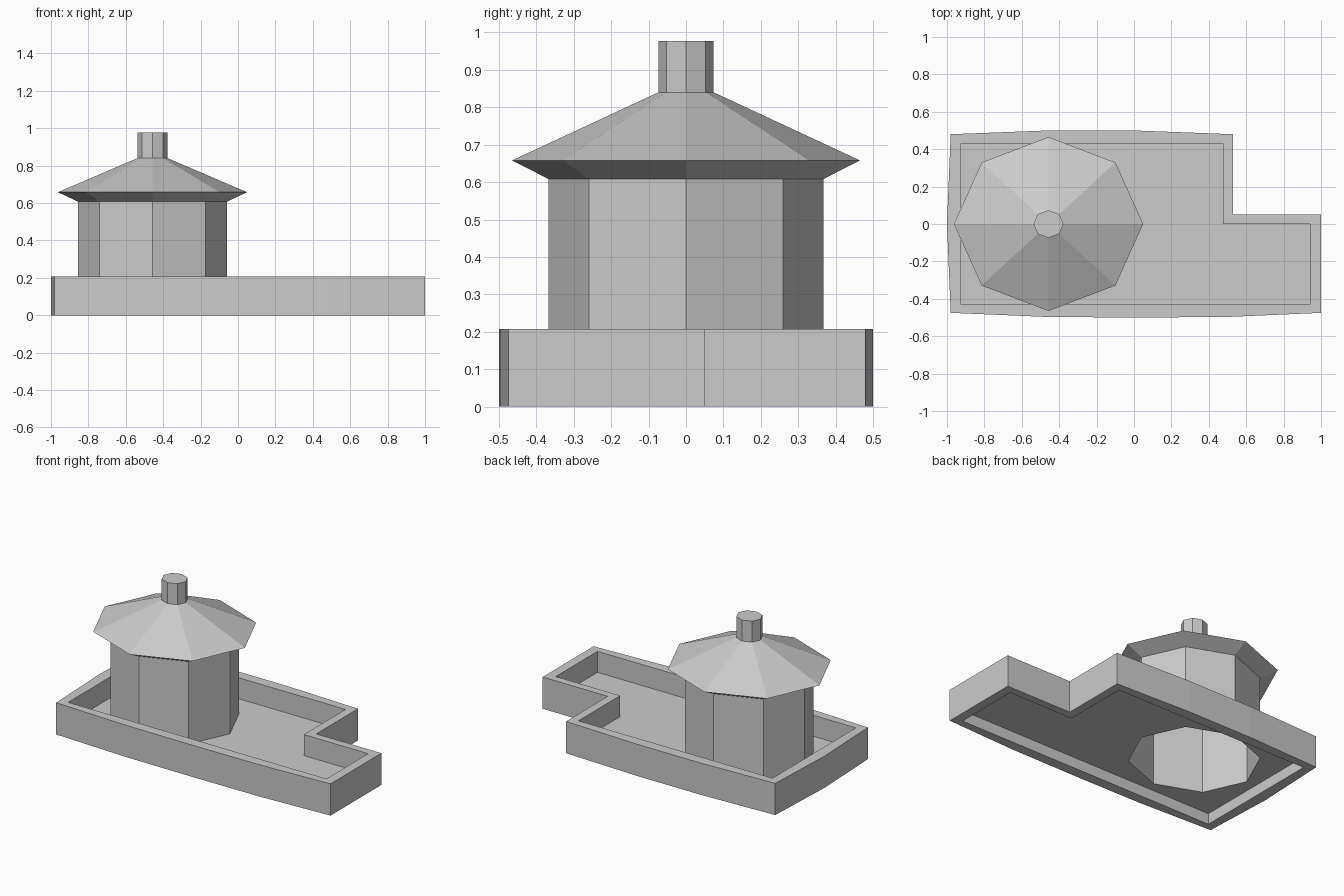
import bpy, bmesh
from math import cos, sin, pi

if "Cube" in bpy.data.objects:
    bpy.data.objects.remove(bpy.data.objects["Cube"])

CX = -0.457          # tower centre in x
FLOOR_Z, WALL_Z = 0.07, 0.207

OUTER = [(-0.98, -0.475), (-0.46, -0.497), (0, -0.5), (0.5, -0.497), (1, -0.475),
         (1, 0.05), (0.53, 0.05), (0.53, 0.48), (0, 0.5), (-0.46, 0.5),
         (-0.98, 0.48), (-1, 0.0)]
INNER = [(-0.925, -0.43), (0.94, -0.43), (0.94, 0), (0.475, 0), (0.475, 0.43), (-0.925, 0.43)]


def octagon(r):
    # slightly stretched along x
    return [(CX + 1.088 * r * cos(i * pi / 4), r * sin(i * pi / 4)) for i in range(8)]


def ring(bm, pts, z):
    return [bm.verts.new((x, y, z)) for x, y in pts]


def loop_edges(bm, vs):
    return [bm.edges.get((a, b)) or bm.edges.new((a, b)) for a, b in zip(vs, vs[1:] + vs[:1])]


def bridge(bm, a, b):
    for i in range(len(a)):
        j = (i + 1) % len(a)
        bm.faces.new((a[i], a[j], b[j], b[i]))


def fill_between(bm, a, b):
    bmesh.ops.triangle_fill(bm, edges=loop_edges(bm, a) + loop_edges(bm, b),
                            use_beauty=True, normal=(0, 0, 1))


def finish(bm, name):
    me = bpy.data.meshes.new(name)
    bm.to_mesh(me)
    bm.free()
    ob = bpy.data.objects.new(name, me)
    bpy.context.collection.objects.link(ob)


# perimeter wall: closed band between the outer and inner outline
bm = bmesh.new()
o0, o1 = ring(bm, OUTER, 0), ring(bm, OUTER, WALL_Z)
i0, i1 = ring(bm, INNER, 0), ring(bm, INNER, WALL_Z)
fill_between(bm, o0, i0)
fill_between(bm, o1, i1)
bridge(bm, o0, o1)
bridge(bm, i1, i0)
bmesh.ops.recalc_face_normals(bm, faces=bm.faces[:])
finish(bm, "perimeter_wall")

# raised floor sheet with an octagonal opening under the tower
bm = bmesh.new()
fill_between(bm, ring(bm, INNER, FLOOR_Z), ring(bm, octagon(0.367), FLOOR_Z))
bm.normal_update()
bmesh.ops.reverse_faces(bm, faces=[f for f in bm.faces if f.normal.z < 0])
finish(bm, "courtyard_floor")


def lathe(name, profile, cap=False):
    bm = bmesh.new()
    rings = [ring(bm, octagon(r), z) for r, z in profile]
    for a, b in zip(rings, rings[1:]):
        bridge(bm, a, b)
    if cap:
        bm.faces.new(rings[-1])
    finish(bm, name)


# hollow octagonal tower, flared roof and capped finial
lathe("tower_body", [(0.367, FLOOR_Z), (0.367, 0.608)])
lathe("roof", [(0.367, 0.608), (0.465, 0.658), (0.074, 0.84)])
lathe("roof_finial", [(0.074, 0.84), (0.074, 0.977)], cap=True)
